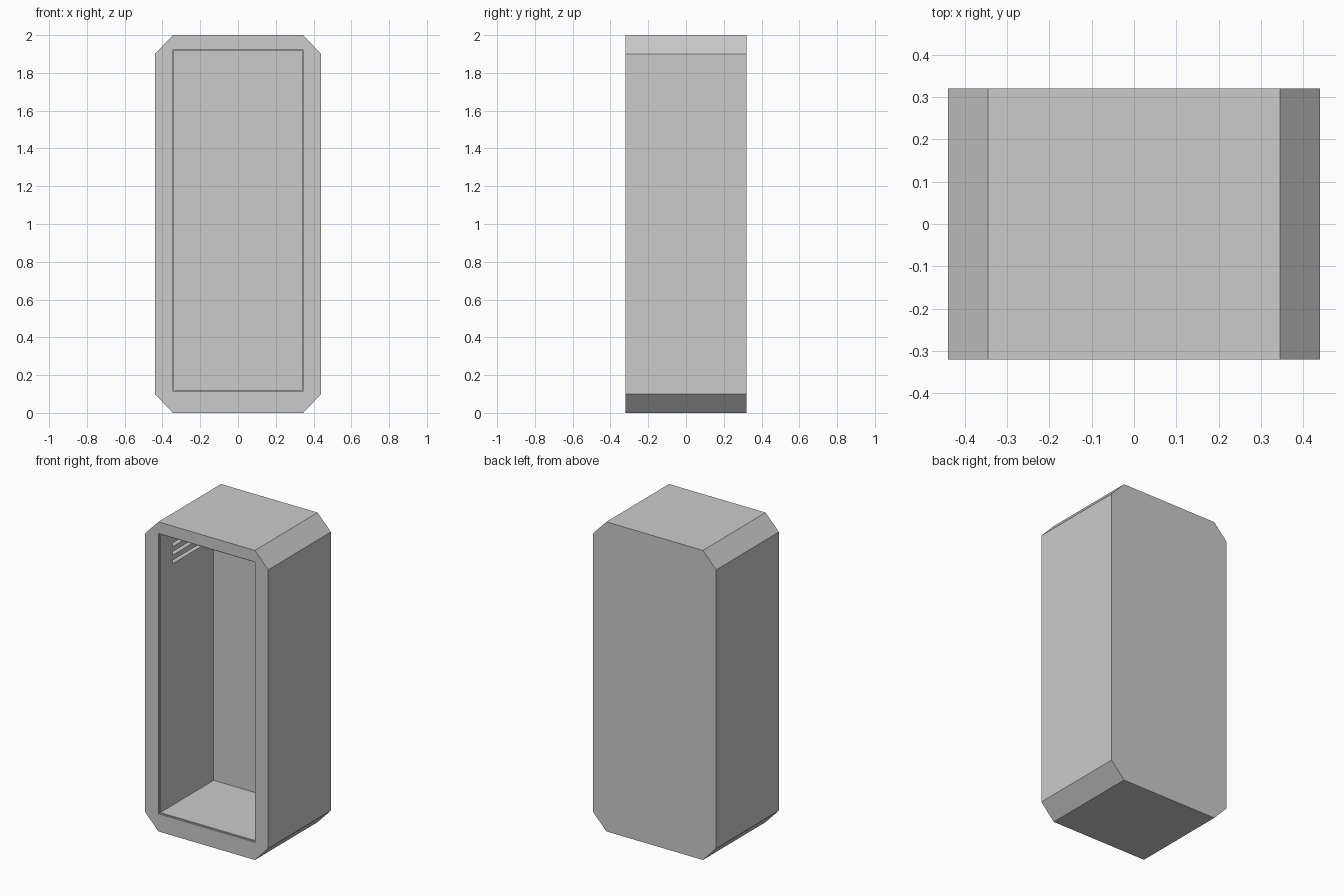
import bpy, bmesh

if "Cube" in bpy.data.objects:
    bpy.data.objects.remove(bpy.data.objects["Cube"])

def new_object(name, bm):
    bmesh.ops.recalc_face_normals(bm, faces=bm.faces)
    mesh = bpy.data.meshes.new(name)
    bm.to_mesh(mesh)
    bm.free()
    ob = bpy.data.objects.new(name, mesh)
    bpy.context.collection.objects.link(ob)
    return ob

def add_box(bm, x0, x1, y0, y1, z0, z1):
    verts = bmesh.ops.create_cube(bm, size=1)["verts"]
    for v in verts:
        v.co = (x1 if v.co.x > 0 else x0, y1 if v.co.y > 0 else y0, z1 if v.co.z > 0 else z0)

def cut(ob, cutter):
    cutter.hide_render = True
    cutter.hide_set(True)
    m = ob.modifiers.new("cut", "BOOLEAN")
    m.operation = "DIFFERENCE"
    m.solver = "EXACT"
    m.object = cutter

W, D, H, CX, CZ = 0.44, 0.32, 2.0, 0.095, 0.1

# Chamfered outer shell, extruded front to back
bm = bmesh.new()
profile = [(-W + CX, 0), (W - CX, 0), (W, CZ), (W, H - CZ),
           (W - CX, H), (-W + CX, H), (-W, H - CZ), (-W, CZ)]
face = bm.faces.new([bm.verts.new((x, -D, z)) for x, z in profile])
ext = bmesh.ops.extrude_face_region(bm, geom=[face])["geom"]
bmesh.ops.translate(bm, vec=(0, 2 * D, 0), verts=[g for g in ext if isinstance(g, bmesh.types.BMVert)])
if not face.is_valid or len(bm.faces) < 10:
    bm.faces.new([v for v in bm.verts if v.co.y < 0])
shell = new_object("cabinet_shell", bm)

# Interior cavity
bm = bmesh.new()
add_box(bm, -0.338, 0.338, -0.4, 0.235, 0.12, 1.918)
cut(shell, new_object("cavity_cutter", bm))

# Shallow rebate around the opening
bm = bmesh.new()
add_box(bm, -0.345, 0.345, -0.4, -0.31, 0.114, 1.925)
cut(shell, new_object("rebate_cutter", bm))

# Vent slots high on both inner walls
bm = bmesh.new()
for s in (-1, 1):
    for z in (1.68, 1.735, 1.79):
        a, b = sorted((s * 0.3, s * 0.37))
        add_box(bm, a, b, -0.185, 0.11, z, z + 0.022)
cut(shell, new_object("vent_cutter", bm))
